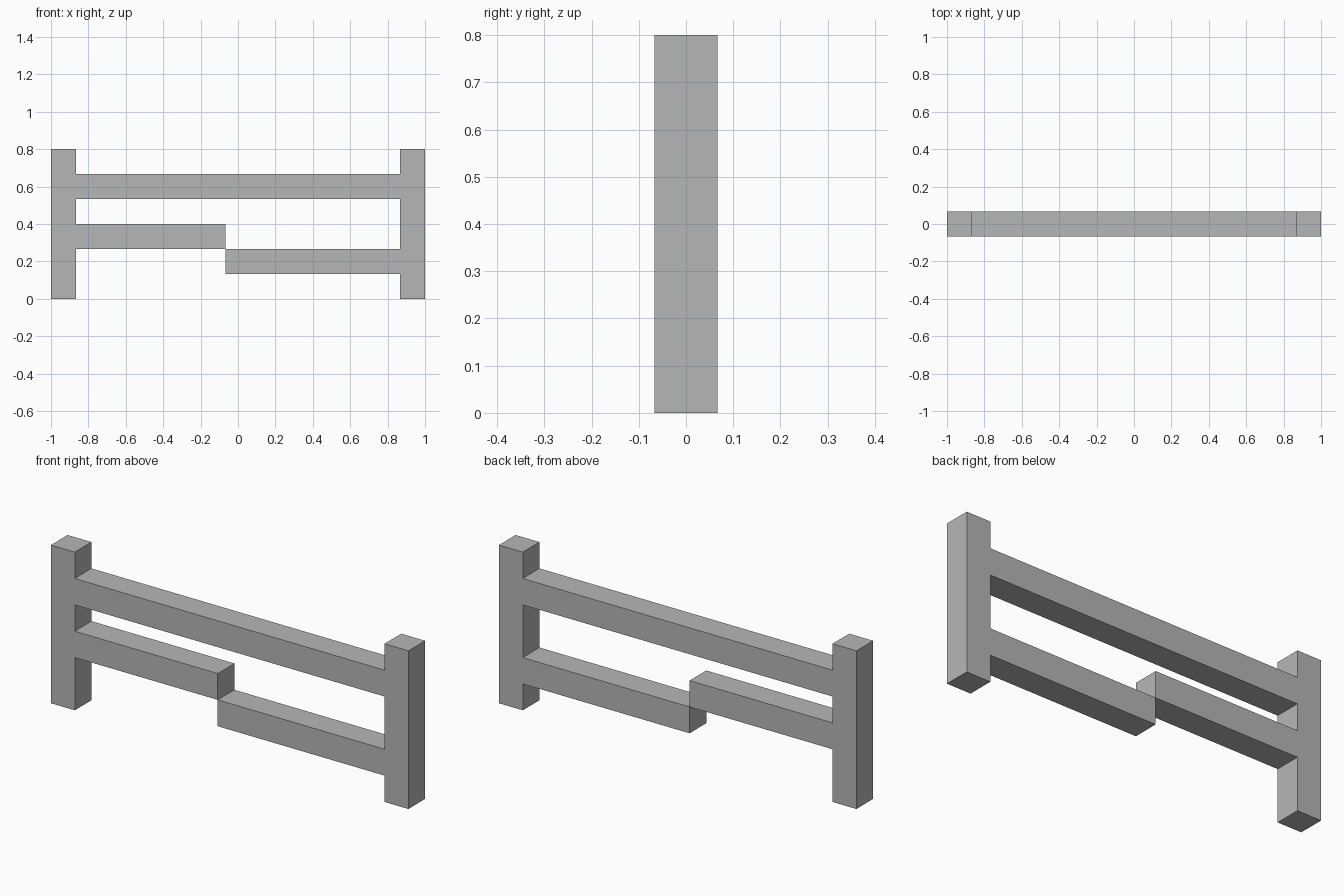
import bpy

cube = bpy.data.objects.get("Cube")
if cube:
    bpy.data.objects.remove(cube, do_unlink=True)

U = 2 / 15  # beam thickness; the gate is 15 beams long

grey = bpy.data.materials.new("plain_grey")
grey.use_nodes = True
colour = (0.47, 0.47, 0.47, 1)
grey.diffuse_color = colour
grey.node_tree.nodes["Principled BSDF"].inputs["Base Color"].default_value = colour


def beam(name, x0, x1, z0, z1):
    """Square-section beam spanning x0..x1 and z0..z1, in beam thicknesses."""
    bpy.ops.mesh.primitive_cube_add(
        size=1, location=((x0 + x1) / 2 * U, 0, (z0 + z1) / 2 * U))
    ob = bpy.context.object
    ob.name = name
    ob.scale = ((x1 - x0) * U, U, (z1 - z0) * U)
    bpy.ops.object.transform_apply(location=False, rotation=False, scale=True)
    ob.data.materials.append(grey)


# Upright end posts
beam("right_post", -7.5, -6.5, 0, 6)
beam("left_post", 6.5, 7.5, 0, 6)

# Full top rail and the two stepped lower rails
beam("top_rail", -6.5, 6.5, 4, 5)
beam("middle_rail", -6.5, -0.5, 2, 3)
beam("lower_rail", -0.5, 6.5, 1, 2)
